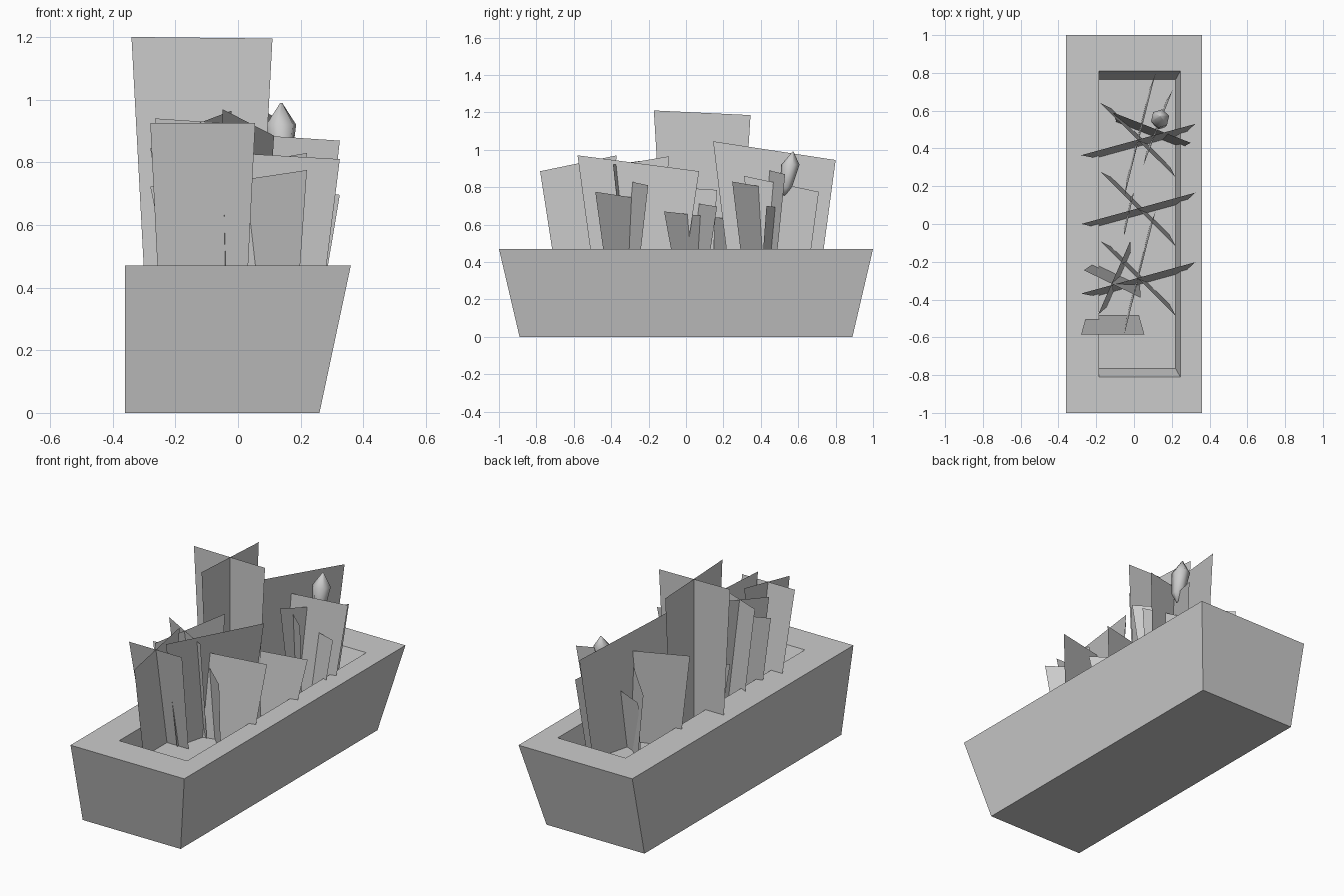
import bpy, bmesh, math
from mathutils import Vector

if "Cube" in bpy.data.objects:
    bpy.data.objects.remove(bpy.data.objects["Cube"], do_unlink=True)

GREY = (0.6, 0.6, 0.6, 1)
grey = bpy.data.materials.new("plain_grey")
grey.use_nodes = True
grey.diffuse_color = GREY
bsdf = next(n for n in grey.node_tree.nodes if n.type == 'BSDF_PRINCIPLED')
bsdf.inputs["Base Color"].default_value = GREY

SOIL = 0.355


def make_object(name, bm):
    mesh = bpy.data.meshes.new(name)
    bm.to_mesh(mesh)
    bm.free()
    mesh.materials.append(grey)
    obj = bpy.data.objects.new(name, mesh)
    bpy.context.collection.objects.link(obj)
    return obj


def loft(name, rings):
    """Join rings of points, capping the first and last."""
    bm = bmesh.new()
    loops = [[bm.verts.new(p) for p in ring] for ring in rings]
    n = len(loops[0])
    for a, b in zip(loops, loops[1:]):
        for i in range(n):
            j = (i + 1) % n
            bm.faces.new((a[i], a[j], b[j], b[i]))
    bm.faces.new(loops[0][::-1])
    bm.faces.new(loops[-1])
    return make_object(name, bm)


def rectangle(x0, x1, y, z):
    return [(x0, -y, z), (x1, -y, z), (x1, y, z), (x0, y, z)]


def leaf(name, a, b, lean=0.0, taper=0.78):
    """Flat leaf card: top corners a and b, narrowing and leaning to the soil."""
    a, b = Vector(a), Vector(b)
    mid = (a + b) / 2
    across = (b - a).to_2d().normalized()
    shift = Vector((-across.y, across.x, 0)) * lean
    bm = bmesh.new()
    corners = [a, b]
    for p in (b, a):
        foot = mid + (p - mid) * taper + shift
        foot.z = SOIL
        corners.append(foot)
    bm.faces.new([bm.verts.new(p) for p in corners])
    return make_object(name, bm)


# Tapered trough with a flat back and a sunken soil bed
loft("planter_box", [
    rectangle(-0.36, 0.26, 0.89, 0),
    rectangle(-0.36, 0.36, 1.0, 0.47),
    rectangle(-0.185, 0.245, 0.81, 0.47),
    rectangle(-0.185, 0.22, 0.765, SOIL),
])

# Three matching clumps of crossed leaves, differing in height
for i, (y, h) in enumerate([(-0.285, 1.0), (0.083, 0.75), (0.447, 1.13)], 1):
    def z(height):
        return SOIL + height * h
    leaf(f"clump_{i}_wide_leaf", (-0.28, y - 0.083, z(0.49)),
         (0.325, y + 0.083, z(0.455)), -0.035)
    leaf(f"clump_{i}_diagonal_leaf", (-0.18, y + 0.195, z(0.36)),
         (0.22, y - 0.2, z(0.42)), 0.02)

# Long leaves running along the trough
leaf("front_long_leaf", (-0.05, -0.58, 0.97), (0.115, 0.07, 0.885), 0.01, 0.75)
leaf("back_long_leaf", (-0.05, 0.145, 1.045), (0.115, 0.8, 0.945), 0.01, 0.75)
leaf("middle_long_leaf", (-0.05, -0.06, 0.8), (0.0, 0.165, 0.785), 0.01)

# Tall crossed pair in the middle
leaf("tall_cross_leaf", (-0.34, 0.087, 1.2), (0.11, 0.087, 1.195), 0, 0.8)
leaf("tall_side_leaf", (-0.11, -0.172, 1.21), (-0.11, 0.345, 1.185), 0, 0.8)

# Crossed leaves at the front end
leaf("front_cross_leaf", (-0.28, -0.585, 0.925), (0.055, -0.585, 0.925), 0.1, 0.83)
leaf("front_side_leaf", (-0.11, -0.78, 0.885), (-0.11, -0.37, 0.97), 0, 0.6)
leaf("leaning_cross_leaf", (-0.265, -0.245, 0.94), (0.035, -0.39, 0.92), 0.055, 0.82)
leaf("leaning_side_leaf", (-0.19, -0.48, 0.9), (-0.02, -0.09, 0.965), -0.025, 0.75)

# Small leaves beside the bud
leaf("bud_side_leaf", (0.05, 0.31, 0.86), (0.205, 0.71, 0.775), 0.01, 0.7)
leaf("bud_cross_leaf", (-0.11, 0.59, 0.68), (0.3, 0.43, 0.7), -0.04, 0.85)

# Pointed bud, tilted towards the back
bud_profile = [(0.755, 0.004), (0.8, 0.034), (0.92, 0.05), (0.99, 0.003)]
rings = []
for height, radius in bud_profile:
    tilt = 0.525 + (height - 0.755) * 0.2
    rings.append([(0.138 + radius * math.cos(t), tilt + radius * math.sin(t), height)
                  for t in (math.tau * k / 6 + 0.3 for k in range(6))])
bud = loft("bud", rings)
bud.data.polygons.foreach_set("use_smooth", [True] * len(bud.data.polygons))
